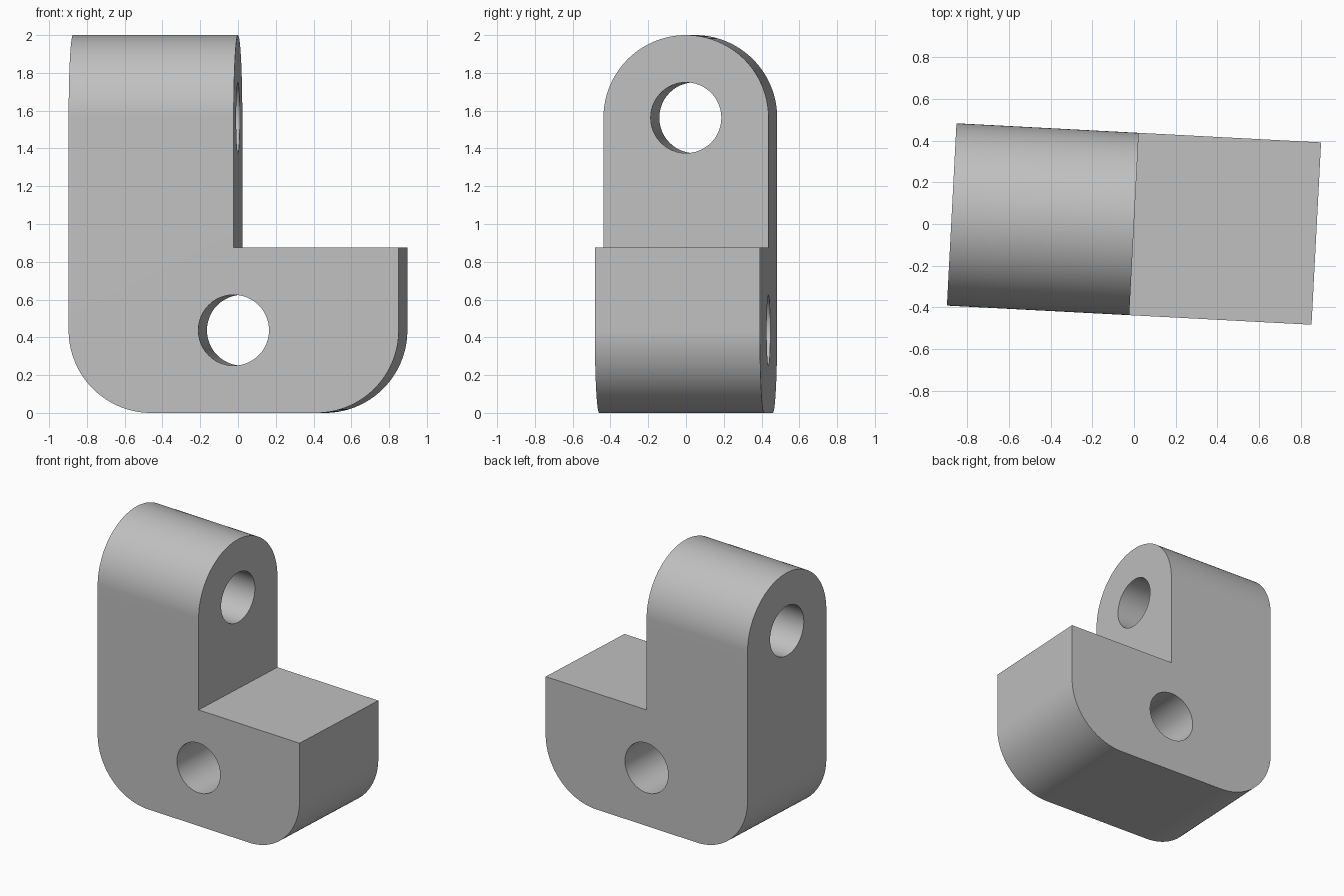
import bpy, bmesh
from math import sin, cos, pi, radians
from mathutils import Vector

cube = bpy.data.objects.get("Cube")
if cube:
    bpy.data.objects.remove(cube, do_unlink=True)

HALF = 0.4375      # half thickness, also the rounding radius
LENGTH = 0.875     # half length of the foot
HOLE = 0.1875      # bore radius
STEPS = 48


def arc(cx, cz, r, start, sweep, steps=STEPS):
    angles = [radians(start + sweep * i / steps) for i in range(steps + 1)]
    return [(cx + r * cos(a), cz + r * sin(a)) for a in angles]


def extrude(name, profile, axis, reach):
    """Solid made by sweeping a profile from -reach to +reach along x or y."""
    def place(p, d):
        return Vector((d, p[0], p[1])) if axis == "x" else Vector((p[0], d, p[1]))
    bm = bmesh.new()
    face = bm.faces.new([bm.verts.new(place(p, -reach)) for p in profile])
    new = bmesh.ops.extrude_face_region(bm, geom=[face])["geom"]
    shift = place((0, 0), 2 * reach)
    bmesh.ops.translate(bm, vec=shift,
                        verts=[v for v in new if isinstance(v, bmesh.types.BMVert)])
    bmesh.ops.recalc_face_normals(bm, faces=bm.faces)
    mesh = bpy.data.meshes.new(name)
    bm.to_mesh(mesh)
    bm.free()
    obj = bpy.data.objects.new(name, mesh)
    bpy.context.collection.objects.link(obj)
    return obj


def combine(target, cutter, operation):
    mod = target.modifiers.new(operation.title(), "BOOLEAN")
    mod.operation, mod.object, mod.solver = operation, cutter, "EXACT"
    bpy.context.view_layer.objects.active = target
    bpy.ops.object.modifier_apply(modifier=mod.name)
    bpy.data.objects.remove(cutter, do_unlink=True)


# L-shaped body with rounded lower corners
outline = arc(HALF - LENGTH, HALF, HALF, 180, 90) + arc(LENGTH - HALF, HALF, HALF, 270, 90)
outline += [(LENGTH, 0.875), (0, 0.875), (0, 2.2), (-LENGTH, 2.2)]
bracket = extrude("bracket", outline, "y", 0.7)

# Trim to thickness and round the top of the upright
arch = arc(0, 2 - HALF, HALF, 0, 180, 2 * STEPS) + [(-HALF, -0.5), (HALF, -0.5)]
combine(bracket, extrude("arch_trim", arch, "x", 1.2), "INTERSECT")

# Bores through the foot and the upright
combine(bracket, extrude("foot_bore", arc(0, HALF, HOLE, 0, 360)[:-1], "y", 1), "DIFFERENCE")
combine(bracket, extrude("upright_bore", arc(0, 2 - HALF, HOLE, 0, 360)[:-1], "x", 1.2),
        "DIFFERENCE")

# Plain grey finish
grey = bpy.data.materials.new("plain_grey")
grey.use_nodes = True
colour = (0.53, 0.53, 0.53, 1)
grey.diffuse_color = colour
grey.node_tree.nodes["Principled BSDF"].inputs["Base Color"].default_value = colour
bracket.data.materials.clear()
bracket.data.materials.append(grey)
for poly in bracket.data.polygons:
    poly.material_index = 0

# Smooth rounds, sharp edges, slight turn about the vertical
bpy.ops.object.select_all(action="DESELECT")
bracket.select_set(True)
bpy.context.view_layer.objects.active = bracket
bpy.ops.object.shade_smooth_by_angle(angle=radians(30))
bracket.rotation_euler.z = radians(-3)
